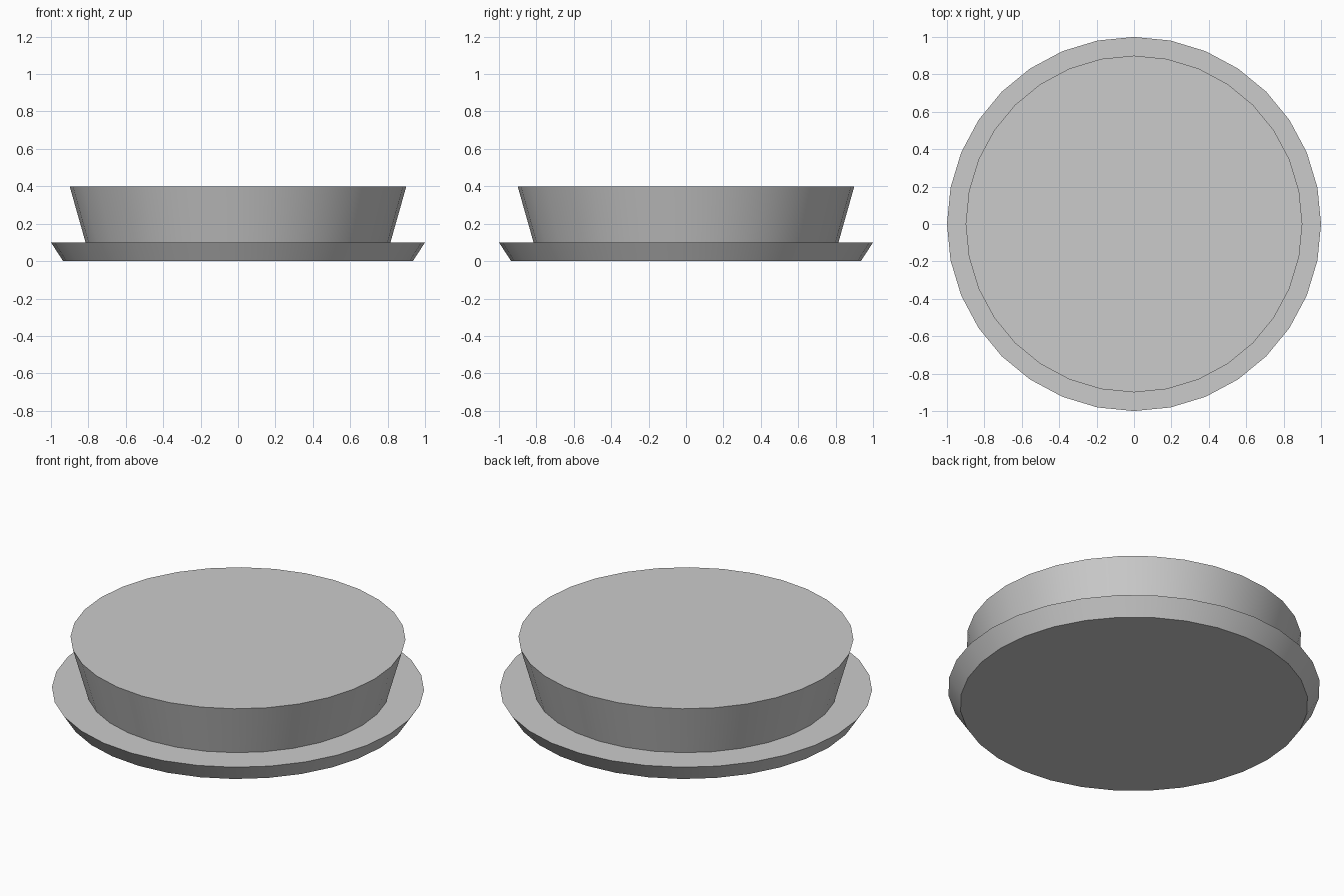
import bpy, bmesh
from math import cos, sin, tau, radians

if "Cube" in bpy.data.objects:
    bpy.data.objects.remove(bpy.data.objects["Cube"])

SIDES = 32


def turned(name, profile):
    """Closed solid of revolution from (radius, z) points, bottom to top."""
    bm = bmesh.new()
    rings = [[bm.verts.new((r * cos(tau * i / SIDES), r * sin(tau * i / SIDES), z))
              for i in range(SIDES)] for r, z in profile]
    for low, high in zip(rings, rings[1:]):
        for i in range(SIDES):
            j = (i + 1) % SIDES
            bm.faces.new((low[i], low[j], high[j], high[i]))
    bm.faces.new(rings[0][::-1])
    bm.faces.new(rings[-1])
    mesh = bpy.data.meshes.new(name)
    bm.to_mesh(mesh)
    bm.free()
    obj = bpy.data.objects.new(name, mesh)
    bpy.context.collection.objects.link(obj)
    bpy.ops.object.select_all(action='DESELECT')
    obj.select_set(True)
    bpy.context.view_layer.objects.active = obj
    bpy.ops.object.shade_smooth_by_angle(angle=radians(30))
    return obj


# Wide flared base plate
turned("base_plate", [(0.935, 0.0), (1.0, 0.1)])

# Flared upper drum seated on the plate, with a flush centre disc
turned("upper_drum", [(0.815, 0.1), (0.9, 0.4), (0.23, 0.4)])
